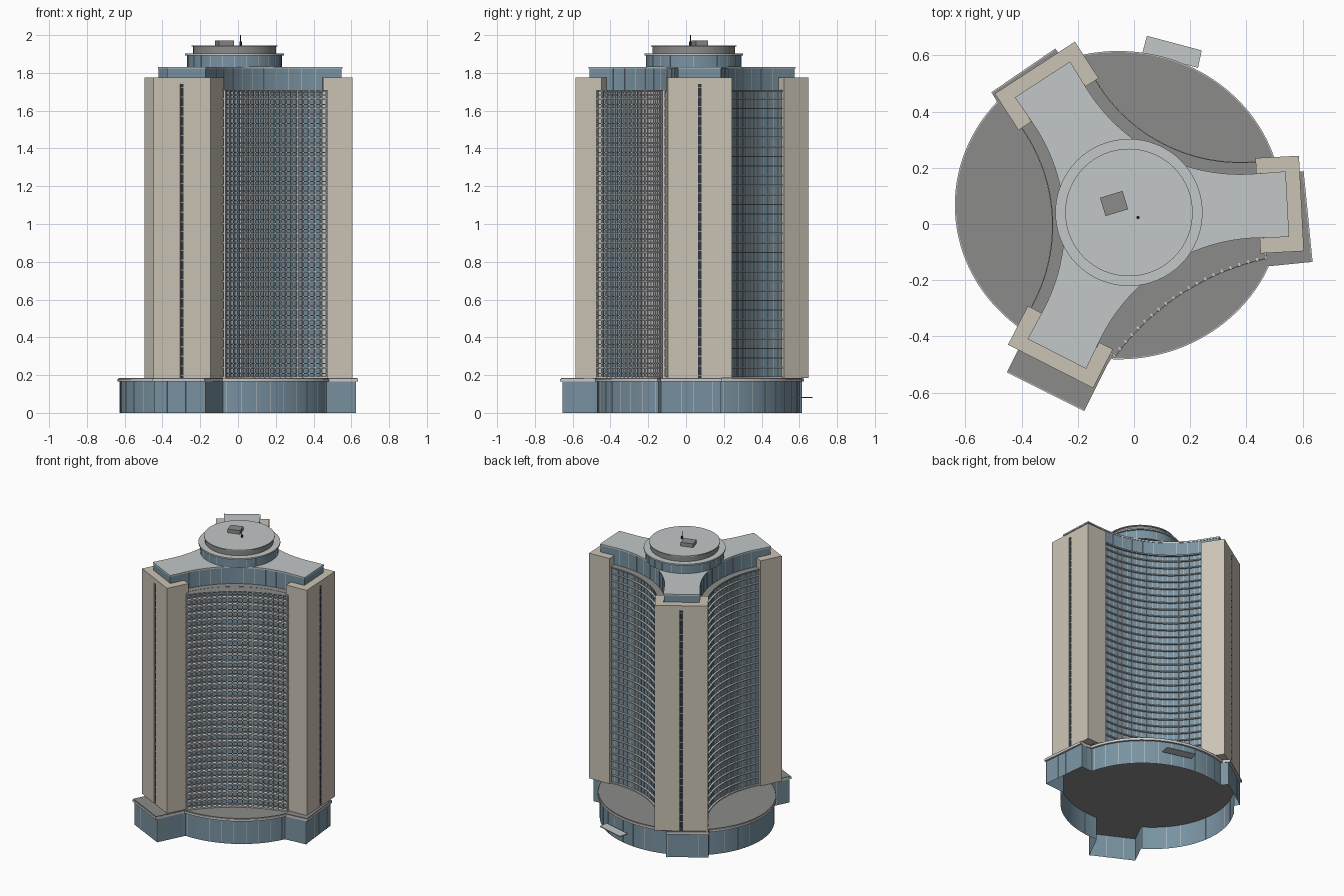
import bpy, bmesh
from math import sin, cos, pi, radians, atan2
from mathutils import Vector

if "Cube" in bpy.data.objects:
    bpy.data.objects.remove(bpy.data.objects["Cube"])

CX, CY, ROT = -0.018, 0.041, radians(3)      # tower centre and turn
BASE, TOP, FLOORS = 0.185, 1.71, 30


def material(name, rgb):
    m = bpy.data.materials.new(name)
    m.diffuse_color = (*rgb, 1)
    m.use_nodes = True
    m.node_tree.nodes["Principled BSDF"].inputs["Base Color"].default_value = m.diffuse_color
    return m


STONE = material("stone", (0.60, 0.55, 0.46))
GLASS = material("glass", (0.19, 0.29, 0.36))
DARK = material("dark_glass", (0.03, 0.04, 0.05))
TRIM = material("trim", (0.56, 0.56, 0.54))
ROOF = material("roof", (0.54, 0.57, 0.58))
DECK = material("deck", (0.26, 0.26, 0.255))


def prisms(name, parts, mat, bottom=True, top=True):
    """One object from a list of (outline, z0, z1) upright prisms."""
    bm = bmesh.new()
    for pts, z0, z1 in parts:
        lo = [bm.verts.new((p[0], p[1], z0)) for p in pts]
        hi = [bm.verts.new((p[0], p[1], z1)) for p in pts]
        n = len(pts)
        for i in range(n):
            j = (i + 1) % n
            bm.faces.new((lo[i], lo[j], hi[j], hi[i]))
        if bottom:
            bm.faces.new(lo[::-1])
        if top:
            bm.faces.new(hi)
    bmesh.ops.recalc_face_normals(bm, faces=bm.faces)
    me = bpy.data.meshes.new(name)
    bm.to_mesh(me)
    bm.free()
    me.materials.append(mat)
    ob = bpy.data.objects.new(name, me)
    bpy.context.collection.objects.link(ob)
    return ob


def place(pts, ang):
    """Local (outward, sideways) points to plan, about the tower centre."""
    c, s = cos(ang), sin(ang)
    return [(CX + c * x - s * y, CY + s * x + c * y) for x, y in pts]


def arc(mid, rad, half, d=0.0, n=24, a0=-1, a1=1):
    """Concave facade arc in a bay frame; positive d moves inward."""
    r = rad + d
    ts = [half * (a0 + (a1 - a0) * i / n) for i in range(n + 1)]
    return [(mid + rad - r * cos(t), r * sin(t)) for t in ts]


def strip(curve, d0, d1, u=None, w=0):
    """Thin band between two offsets of a curve, whole or around position u."""
    n, a0, a1 = (24, -1, 1) if u is None else (1, u - w, u + w)
    return arc(*curve, d0, n, a0, a1) + arc(*curve, d1, n, a0, a1)[::-1]


def rect(x0, x1, y0, y1):
    return [(x0, y0), (x1, y0), (x1, y1), (x0, y1)]


def circle(r, n=64):
    return place([(r * cos(2 * pi * i / n), r * sin(2 * pi * i / n)) for i in range(n)], 0)


BAY = (0.270, 0.603, radians(31.9))          # plain facade arc
SCREEN = (0.345, 0.905, radians(21))         # flatter front balcony arc
wing_angles = [ROT + k * 2 * pi / 3 for k in range(3)]
bay_angles = [a + pi / 3 for a in wing_angles]


def tri_plan(end, half, d):
    """Three-winged plan with concave sides."""
    out = []
    for w, b in zip(wing_angles, bay_angles):
        out += place([(end, -half), (end, half)], w) + place(arc(*BAY, d), b)
    return out


# Podium outline: ellipse joined with three feet, sampled by rays from the centre
def podium_outline():
    ell = [(-0.055 + 0.583 * cos(2 * pi * i / 120), 0.067 + 0.549 * sin(2 * pi * i / 120))
           for i in range(120)]
    shapes, angles = [ell], [2 * pi * i / 360 for i in range(360)]
    for a, b in (((0.636, -0.135), (0.604, 0.188)), ((-0.28, 0.625), (-0.508, 0.469)),
                 ((-0.453, -0.528), (-0.177, -0.666))):
        a, b = Vector(a), Vector(b)
        e = (b - a).normalized()
        inn = Vector((-e.y, e.x)) * 0.35
        shapes.append([a, b, b + inn, a + inn])
        angles += [atan2(p.y - CY, p.x - CX) % (2 * pi) for p in (a, b)]
    out = []
    for t in sorted(angles):
        dx, dy, best = cos(t), sin(t), 0
        for s in shapes:
            for i in range(len(s)):
                px, py = s[i][0] - CX, s[i][1] - CY
                q = s[(i + 1) % len(s)]
                ex, ey = q[0] - CX - px, q[1] - CY - py
                den = dx * ey - dy * ex
                if abs(den) < 1e-9:
                    continue
                r, u = (px * ey - py * ex) / den, (px * dy - py * dx) / den
                if -1e-6 <= u <= 1 + 1e-6:
                    best = max(best, r)
        out.append((t, best))
    return out


def polar(o, inset):
    return [(CX + (r - inset) * cos(t), CY + (r - inset) * sin(t)) for t, r in o]


po = podium_outline()
prisms("podium_glass", [(polar(po, 0.013), 0, 0.165)], GLASS, bottom=False, top=False)
prisms("podium_cornice", [(polar(po, 0), 0.165, 0.18)], TRIM)
prisms("podium_roof", [(polar(po, 0.004), 0.18, BASE)], DECK)
prisms("podium_ceiling", [(polar(po, 0.014), 0.16, 0.165)], DECK)
bars = []
for t, r in po[::9]:
    bars.append((place(rect(r - 0.014, r - 0.0115, -0.001, 0.001), t), 0, 0.165))
prisms("podium_mullions", bars, TRIM)
prisms("entrance_canopy", [([(0.046, 0.67), (0.03, 0.61), (0.228, 0.556), (0.241, 0.618)],
                            0.078, 0.084)], ROOF)

# Tower body, top ledge and the glazed top storey
prisms("tower_glass", [(tri_plan(0.55, 0.15, 0.008), BASE, TOP - 0.01)], GLASS)
prisms("top_ledge", [(tri_plan(0.55, 0.15, -0.003), TOP - 0.01, TOP)], DECK)
prisms("top_storey_glass", [(tri_plan(0.562, 0.114, 0.042), TOP, 1.822)], GLASS)
prisms("main_roof", [(tri_plan(0.565, 0.117, 0.039), 1.822, 1.832)], ROOF)

# Stone wing ends with a central window slot
half = [(0.615, 0.010), (0.615, 0.170), (0.460, 0.170), (0.460, 0.115),
        (0.562, 0.115), (0.562, 0.010)]
flip = [(x, -y) for x, y in half[::-1]]
stone, slot, sills = [], [], []
step = (TOP - BASE) / FLOORS
for a in wing_angles:
    stone += [(place(h, a), BASE, 1.775) for h in (half, flip)]
    stone.append((place(rect(0.562, 0.615, -0.010, 0.010), a), 1.74, 1.775))
    slot.append((place(rect(0.58, 0.608, -0.010, 0.010), a), BASE, 1.74))
    for f in range(FLOORS + 1):
        z = BASE + 0.01 + f * step
        sills.append((place(rect(0.60, 0.611, -0.010, 0.010), a), z, z + 0.006))
prisms("stone_wing_ends", stone, STONE)
prisms("slot_windows", slot, DARK)
prisms("slot_sills", sills, DECK)

# Floor ledges and mullions on the two plain facades
ledges, mulls = [], []
for b in bay_angles[:2]:
    edge = place(strip(BAY, -0.005, 0.012), b)
    ledges += [(edge, BASE + f * step, BASE + f * step + 0.007) for f in range(FLOORS)]
    for i in range(20):
        u = -1 + (2 * i + 1) / 20
        mulls.append((place(strip(BAY, 0.005, 0.012, u, 0.005), b), BASE, TOP - 0.01))
prisms("floor_ledges", ledges, TRIM)
prisms("facade_mullions", mulls, TRIM)

# Front facade: flatter glass wall, balcony slabs, rails and posts
b = bay_angles[2]
prisms("front_glass", [(place(arc(*SCREEN, 0.028) + arc(*BAY, 0.012)[::-1], b), BASE, TOP - 0.01)], GLASS)
slab = place(strip(SCREEN, 0, 0.032), b)
rail = place(strip(SCREEN, -0.002, 0.003), b)
slabs, rails, posts = [], [], []
for f in range(FLOORS):
    z = BASE + f * step
    slabs.append((slab, z, z + 0.008))
    rails.append((rail, z + 0.022, z + 0.027))
for i in range(21):
    u = -0.99 + 1.98 * i / 20
    posts.append((place(strip(SCREEN, -0.003, 0.010, u, 0.010), b), BASE, TOP))
prisms("balcony_slabs", slabs, TRIM)
prisms("balcony_rails", rails, TRIM)
prisms("balcony_posts", posts, TRIM)
prisms("balcony_top", [(place(arc(*SCREEN) + arc(*BAY, 0.012)[::-1], b), TOP - 0.009, TOP - 0.001)], DECK)

# Top storey mullions
mulls = []
for b in bay_angles:
    for i in range(10):
        u = -1 + (2 * i + 1) / 10
        mulls.append((place(strip(BAY, 0.0395, 0.045, u, 0.003), b), TOP, 1.822))
prisms("top_storey_mullions", mulls, TRIM)

# Round crown
prisms("crown_glass", [(circle(0.250), 1.832, 1.893)], GLASS)
prisms("crown_roof", [(circle(0.262), 1.893, 1.903)], ROOF)
prisms("crown_mullions", [(place(rect(0.248, 0.2515, -0.001, 0.001), 2 * pi * i / 24), 1.832, 1.893)
                          for i in range(24)], TRIM)
prisms("upper_drum", [(circle(0.219), 1.903, 1.940)], DECK)
prisms("upper_drum_roof", [(circle(0.227), 1.940, 1.946)], ROOF)

# Roof plant box and mast
c, s = cos(radians(17)), sin(radians(17))
prisms("roof_plant", [([(-0.071 + c * x - s * y, 0.073 + s * x + c * y)
                        for x, y in rect(-0.042, 0.042, -0.034, 0.034)], 1.946, 1.972)], DECK)
for name, r, z0, z1 in (("mast_base", 0.006, 1.946, 1.965), ("mast", 0.0025, 1.965, 2.0)):
    prisms(name, [([(0.014 + r * cos(k * pi / 4), 0.023 + r * sin(k * pi / 4))
                    for k in range(8)], z0, z1)], DARK)
